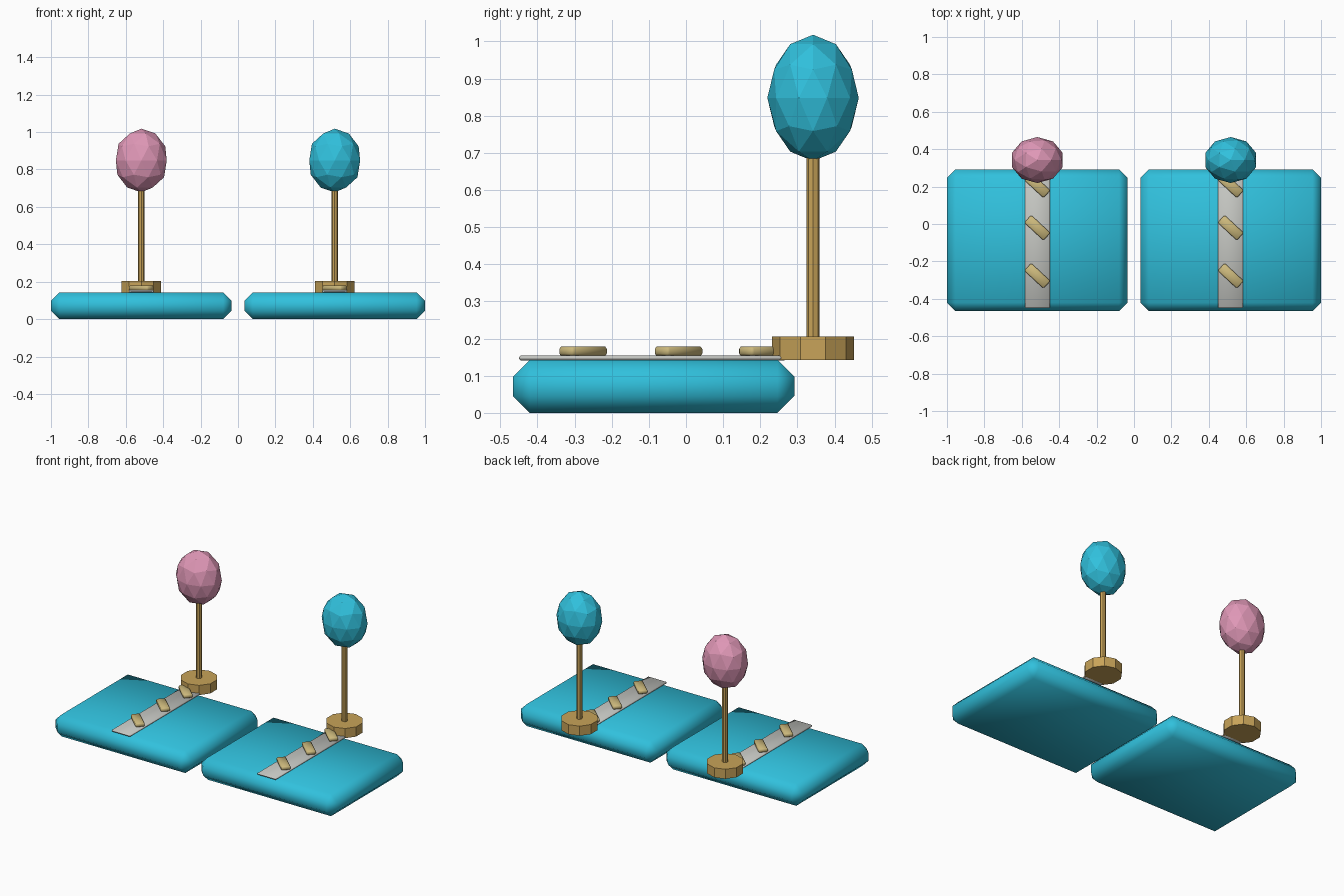
import bpy
from math import radians

if "Cube" in bpy.data.objects:
    bpy.data.objects.remove(bpy.data.objects["Cube"])


def material(name, rgb):
    m = bpy.data.materials.new(name)
    m.use_nodes = True
    m.diffuse_color = (*rgb, 1)
    m.node_tree.nodes["Principled BSDF"].inputs["Base Color"].default_value = (*rgb, 1)
    return m


cyan = material("turquoise", (0.03, 0.53, 0.72))
pink = material("pink", (0.74, 0.31, 0.47))
gold = material("ochre", (0.58, 0.37, 0.10))
sand = material("sand", (0.60, 0.48, 0.20))
grey = material("pale grey", (0.56, 0.57, 0.54))


def finish(name, mat):
    ob = bpy.context.object
    ob.name = name
    ob.data.materials.append(mat)
    bpy.ops.object.transform_apply(location=False, rotation=False, scale=True)
    return ob


def slab(name, mat, loc, size, bevel, turn=0):
    """Box with a single soft chamfer."""
    bpy.ops.mesh.primitive_cube_add(size=1, location=loc, rotation=(0, 0, radians(turn)))
    bpy.context.object.scale = size
    ob = finish(name, mat)
    mod = ob.modifiers.new("chamfer", "BEVEL")
    mod.width = bevel
    mod.segments = 1
    bpy.ops.object.shade_smooth()


def post(name, mat, x, y, z0, z1, radius, sides):
    bpy.ops.mesh.primitive_cylinder_add(vertices=sides, radius=radius, depth=z1 - z0,
                                        location=(x, y, (z0 + z1) / 2))
    finish(name, mat)


POST_Y = 0.342
for side, x, ball_mat in (("right", -0.517, pink), ("left", 0.517, cyan)):
    # Mat with a strip and three slanted bars
    slab(f"{side}_base", cyan, (x, -0.087, 0.0715), (0.965, 0.757, 0.143), 0.045)
    slab(f"{side}_strip", grey, (x, -0.09, 0.148), (0.134, 0.72, 0.013), 0.005)
    for i, y in enumerate((-0.277, -0.02, 0.207)):
        slab(f"{side}_bar_{i + 1}", sand, (x, y, 0.166), (0.14, 0.055, 0.025), 0.006, -43)

    # Stand and faceted ball
    post(f"{side}_foot", gold, x, POST_Y, 0.143, 0.205, 0.11, 10)
    post(f"{side}_pole", gold, x, POST_Y, 0.205, 0.70, 0.018, 8)
    bpy.ops.mesh.primitive_ico_sphere_add(subdivisions=2, radius=1, location=(x, POST_Y, 0.848))
    bpy.context.object.scale = (0.143, 0.123, 0.17)
    finish(f"{side}_ball", ball_mat)
